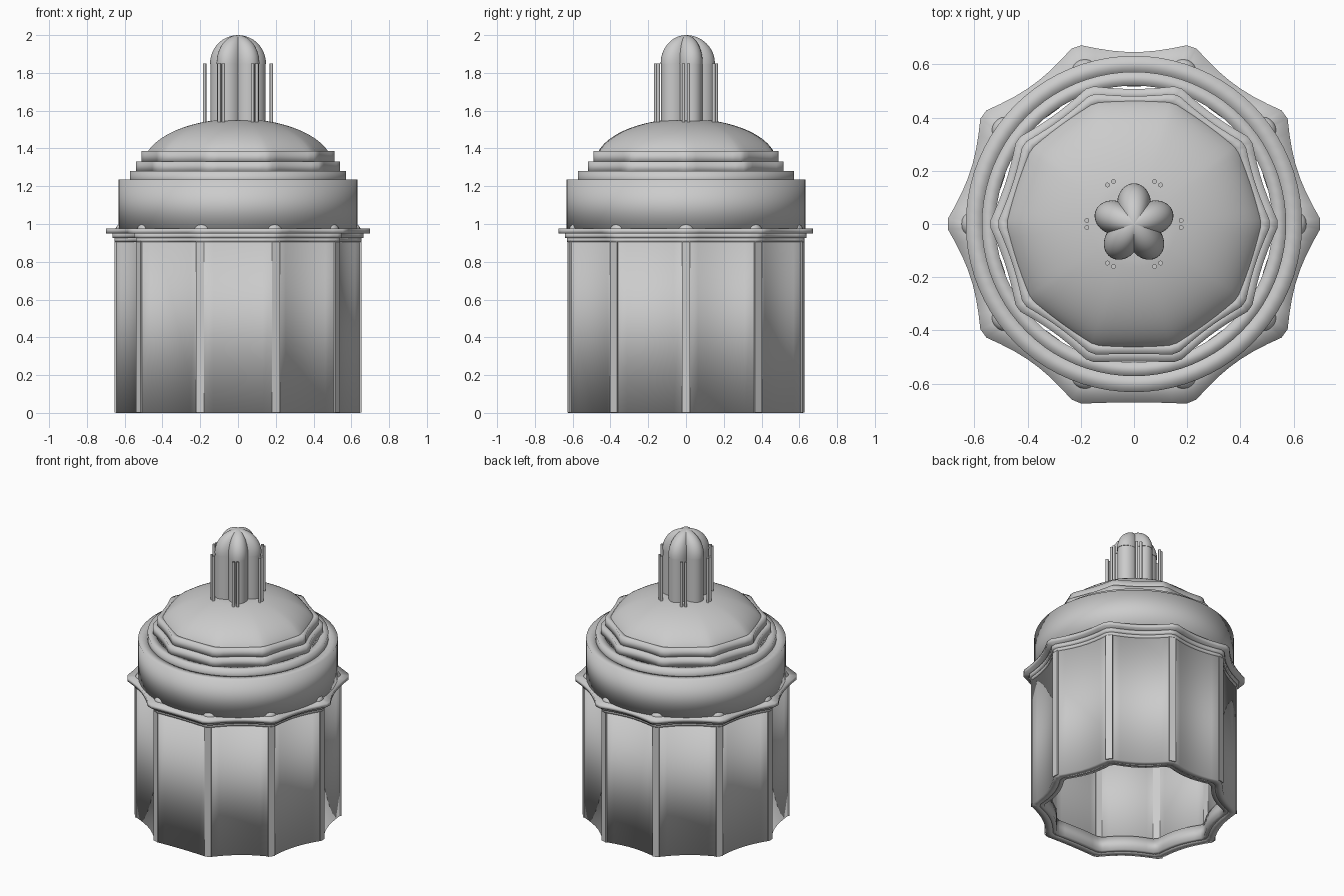
import bpy
import bmesh
from math import sin, cos, pi, radians, tau
from mathutils import Matrix, Vector

old = bpy.data.objects.get("Cube")
if old:
    bpy.data.objects.remove(old, do_unlink=True)

stone = bpy.data.materials.new("pale_grey_stone")
stone.use_nodes = True
GREY = (0.6, 0.6, 0.6, 1)
stone.diffuse_color = GREY
stone.node_tree.nodes["Principled BSDF"].inputs["Base Color"].default_value = GREY

SIDES = 10
FRONT_SIDE = 7


def circle(r, n=80):
    return [Vector((r * cos(tau * i / n), r * sin(tau * i / n))) for i in range(n)]


def scallop(r, depth, roundness=0.0, steps=8):
    """Decagon with inward curved sides and clipped corners."""
    pts = []
    for k in range(SIDES):
        a, b = (Vector((cos(tau * j / SIDES), sin(tau * j / SIDES))) * r for j in (k, k + 1))
        inward = -(a + b).normalized()
        d = depth * (0.2 if k == FRONT_SIDE else 1)
        for i in range(steps):
            t = 0.05 + 0.9 * i / (steps - 1)
            p = a.lerp(b, t) + inward * d * sin(pi * t)
            pts.append(p.lerp(p.normalized() * r, roundness))
    return pts


def lobed(r, n=100):
    """Five blunt lobes with creases between, one lobe pointing to the back."""
    pts = []
    for i in range(n):
        a = tau * i / n
        pts.append(Vector((cos(a), sin(a))) * r * (0.7 + 0.3 * abs(cos(2.5 * (a - pi / 2)))))
    return pts


def add_object(name, bm):
    mesh = bpy.data.meshes.new(name)
    bm.to_mesh(mesh)
    bm.free()
    mesh.materials.append(stone)
    ob = bpy.data.objects.new(name, mesh)
    bpy.context.collection.objects.link(ob)
    return ob


def loft(name, rings, closed=False):
    """Skin a list of (outline, z); closed joins the last ring to the first."""
    bm = bmesh.new()
    loops = [[bm.verts.new((p.x, p.y, z)) for p in pts] for pts, z in rings]
    n = len(loops[0])
    pairs = list(zip(loops, loops[1:]))
    if closed:
        pairs.append((loops[-1], loops[0]))
    else:
        bm.faces.new(loops[0])
        bm.faces.new(loops[-1])
    for lo, hi in pairs:
        for i in range(n):
            j = (i + 1) % n
            bm.faces.new((lo[i], lo[j], hi[j], hi[i]))
    bmesh.ops.recalc_face_normals(bm, faces=bm.faces)
    for f in bm.faces:
        f.smooth = True
    return add_object(name, bm)


def band(name, outer, inner, z0, z1):
    return loft(name, [(outer, z0), (outer, z1), (inner, z1), (inner, z0)], closed=True)


def sharpen(ob):
    bpy.ops.object.select_all(action='DESELECT')
    ob.select_set(True)
    bpy.context.view_layer.objects.active = ob
    bpy.ops.object.shade_smooth_by_angle(angle=radians(40))


# Lower drum: open scalloped wall, inner plinth and flat corner strips
band("lower_wall", scallop(0.657, 0.03), scallop(0.605, 0.03), 0, 0.91)
band("inner_plinth", scallop(0.62, 0.03), scallop(0.575, 0.03), 0.002, 0.1)
bm = bmesh.new()
for k in range(SIDES):
    place = Matrix.Rotation(tau * k / SIDES, 4, 'Z') @ Matrix.Translation((0.622, 0, 0.455))
    bmesh.ops.create_cube(bm, size=1, matrix=place @ Matrix.Diagonal((0.062, 0.044, 0.908, 1)))
add_object("corner_strips", bm)

# Cornice in three courses
band("cornice_lower", scallop(0.664, 0.03), scallop(0.56, 0.0), 0.905, 0.925)
band("cornice_middle", scallop(0.675, 0.03), scallop(0.56, 0.0), 0.925, 0.95)
band("cornice_ledge", scallop(0.711, 0.03), scallop(0.56, 0.0), 0.95, 0.975)

# Small rounded knobs on the ledge corners
for k in range(SIDES):
    a = tau * k / SIDES
    bpy.ops.mesh.primitive_uv_sphere_add(segments=16, ring_count=8, radius=1,
                                         location=(0.615 * cos(a), 0.615 * sin(a), 0.965),
                                         rotation=(0, 0, a))
    knob = bpy.context.object
    knob.name = "ledge_knob"
    knob.scale = (0.035, 0.045, 0.037)
    knob.data.materials.append(stone)
    bpy.ops.object.shade_smooth()

# Upper round drum and stepped rings
band("upper_drum", circle(0.632), circle(0.565), 0.96, 1.235)
band("round_step", circle(0.572), circle(0.52), 1.2, 1.28)
band("middle_step", scallop(0.546, 0.012), scallop(0.49, 0.0), 1.27, 1.332)
band("top_step", scallop(0.516, 0.01), scallop(0.47, 0.0), 1.32, 1.387)

# Dome easing from the decagon to a circle
dome = []
for i in range(17):
    a = radians(15 + 60 * i / 16)
    dome.append((scallop(0.51 * cos(a), 0.0, roundness=(i / 16) ** 0.5),
                 1.298 + 0.259 * sin(a)))
loft("dome", dome)

# Lantern: lobed shaft and cap
sharpen(loft("lantern_shaft", [(lobed(0.15), 1.53), (lobed(0.15), 1.85)]))
cap = [(lobed(0.153), 1.848)]
for i in range(13):
    a = radians(88) * i / 12
    cap.append((lobed(0.153 * cos(a)), 1.85 + 0.15 * sin(a)))
sharpen(loft("lantern_cap", cap))

# Six pairs of slim colonnettes around the lantern
bm = bmesh.new()
for k in range(6):
    for side in (-0.013, 0.013):
        place = Matrix.Rotation(tau * k / 6, 4, 'Z') @ Matrix.Translation((0.177, side, 1.69))
        bmesh.ops.create_cone(bm, cap_ends=True, segments=12, radius1=0.009,
                              radius2=0.009, depth=0.32, matrix=place)
sharpen(add_object("lantern_colonnettes", bm))
